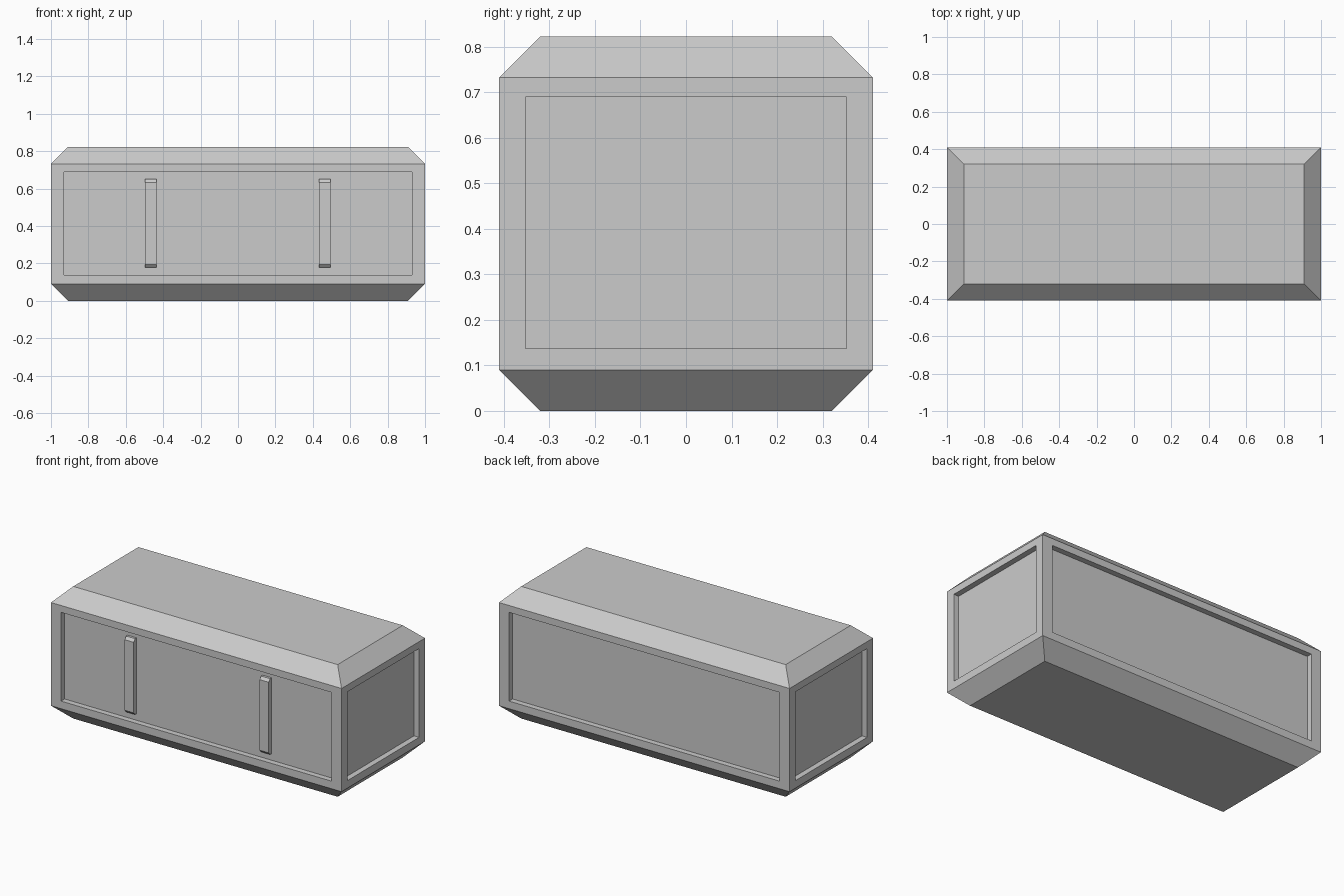
import bpy, bmesh
from mathutils import Vector

if "Cube" in bpy.data.objects:
    bpy.data.objects.remove(bpy.data.objects["Cube"])

HX, HY, H, C = 1.0, 0.41, 0.822, 0.09   # half length, half depth, height, chamfer
DEPTH = 0.035                           # panel recess depth


def finish(bm, name):
    bmesh.ops.recalc_face_normals(bm, faces=bm.faces)
    me = bpy.data.meshes.new(name)
    bm.to_mesh(me)
    bm.free()
    ob = bpy.data.objects.new(name, me)
    bpy.context.collection.objects.link(ob)
    return ob


# Crate body: stacked rectangles give chamfered top and bottom
bm = bmesh.new()
rings = []
for z, i in ((0, C), (C, 0), (H - C, 0), (H, C)):
    x, y = HX - i, HY - i
    rings.append([bm.verts.new((sx * x, sy * y, z))
                  for sx, sy in ((-1, -1), (1, -1), (1, 1), (-1, 1))])
bm.faces.new(rings[0][::-1])
bm.faces.new(rings[-1])
for lo, hi in zip(rings, rings[1:]):
    for k in range(4):
        n = (k + 1) % 4
        bm.faces.new((lo[k], lo[n], hi[n], hi[k]))
bm.normal_update()

# Recessed panels on the four upright sides
sides = [f for f in bm.faces if abs(f.normal.z) < 0.01]


def resize(face, normal, offset):
    along_x = abs(normal.y) > 0.5
    for v in face.verts:
        s = lambda a: 1 if a > 0 else -1
        v.co.z = 0.413 + s(v.co.z - 0.413) * 0.276
        if along_x:
            v.co.x = s(v.co.x) * 0.931
            v.co.y = normal.y * (HY - offset)
        else:
            v.co.y = s(v.co.y) * 0.352
            v.co.x = normal.x * (HX - offset)


for f in sides:
    n = Vector(f.normal)
    bmesh.ops.inset_individual(bm, faces=[f], thickness=0.04)
    resize(f, n, 0)
    bmesh.ops.inset_individual(bm, faces=[f], thickness=0.001)
    resize(f, n, DEPTH)
finish(bm, "crate_body")

# Two upright bars with chamfered ends in the front panel
back, front = -HY + DEPTH + 0.002, -HY + 0.006
profile = [(back, 0.178), (front, 0.194), (front, 0.633), (back, 0.65)]
profile = [(back, 0.178), (front + 0.014, 0.178), (front, 0.194),
           (front, 0.633), (front + 0.014, 0.65), (back, 0.65)]
for cx, label in ((-0.466, "left"), (0.463, "right")):
    bm = bmesh.new()
    face = bm.faces.new([bm.verts.new((cx - 0.031, y, z)) for y, z in profile])
    ext = bmesh.ops.extrude_face_region(bm, geom=[face])
    moved = [g for g in ext["geom"] if isinstance(g, bmesh.types.BMVert)]
    bmesh.ops.translate(bm, verts=moved, vec=(0.062, 0, 0))
    # keep both end caps
    if not any(all(abs(v.co.x - cx + 0.031) < 1e-5 for v in f.verts) for f in bm.faces):
        bm.faces.new([v for v in bm.verts if v.co.x < cx])
    finish(bm, "front_bar_" + label)
